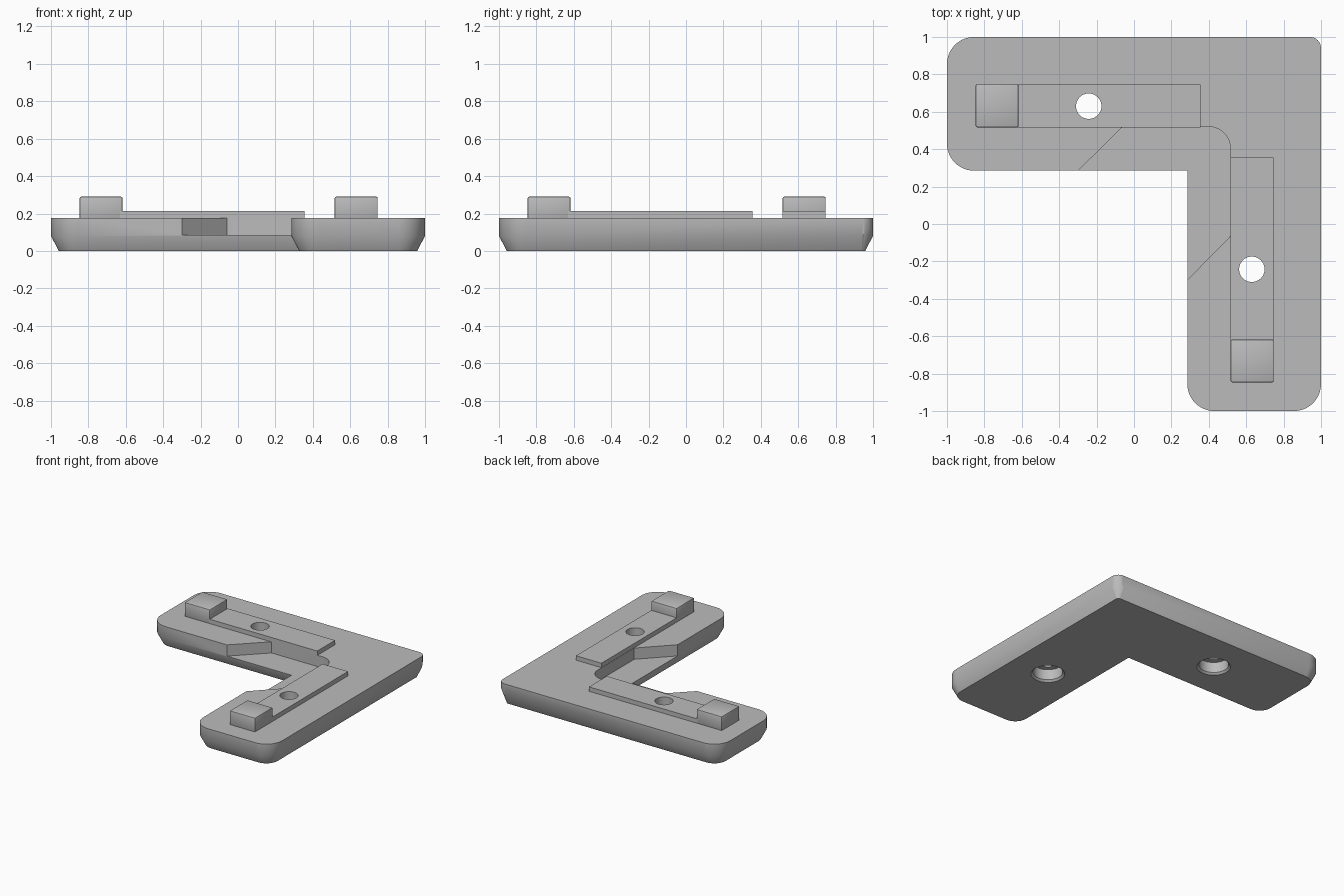
import bpy, bmesh, math
from mathutils import Vector

cube = bpy.data.objects.get("Cube")
if cube:
    bpy.data.objects.remove(cube, do_unlink=True)

grey = bpy.data.materials.new("plain_grey")
grey.use_nodes = True
colour = (0.5, 0.5, 0.5, 1)
grey.diffuse_color = colour
grey.node_tree.nodes["Principled BSDF"].inputs["Base Color"].default_value = colour

TOP, BREAK, FLOOR, TAPER = 0.177, 0.08, 0.085, 0.042


def loft(name, rings):
    """Closed solid through matching rings of points, bottom to top."""
    bm = bmesh.new()
    loops = [[bm.verts.new(p) for p in ring] for ring in rings]
    n = len(loops[0])
    for low, high in zip(loops, loops[1:]):
        for i in range(n):
            j = (i + 1) % n
            bm.faces.new((low[i], low[j], high[j], high[i]))
    bm.faces.new(loops[0][::-1])
    bm.faces.new(loops[-1])
    bmesh.ops.recalc_face_normals(bm, faces=bm.faces)
    mesh = bpy.data.meshes.new(name)
    bm.to_mesh(mesh)
    bm.free()
    mesh.materials.append(grey)
    obj = bpy.data.objects.new(name, mesh)
    bpy.context.collection.objects.link(obj)
    return obj


def arc(cx, cy, r, start, end, steps=12):
    angles = [math.radians(start + (end - start) * i / steps) for i in range(steps + 1)]
    return [(cx + r * math.cos(a), cy + r * math.sin(a)) for a in angles]


def at(points, z):
    return [(x, y, z) for x, y in points]


def box(name, x0, x1, y0, y1, z0, z1):
    corners = [(x0, y0), (x1, y0), (x1, y1), (x0, y1)]
    return loft(name, [at(corners, z0), at(corners, z1)])


def apply(obj, mod):
    bpy.context.view_layer.objects.active = obj
    bpy.ops.object.modifier_apply(modifier=mod.name)


def cut(obj, cutter):
    mod = obj.modifiers.new("cut", 'BOOLEAN')
    mod.operation, mod.solver, mod.object = 'DIFFERENCE', 'EXACT', cutter
    apply(obj, mod)


def outline(d):
    """Angle-shaped outline with rounded corners, offset inward by d."""
    r, inner = 0.145, 0.285
    pts = [(inner + d, inner + d)]
    pts += arc(inner + r, r - 1, r - d, 180, 270)
    pts += arc(1 - r, r - 1, r - d, 270, 360)
    pts += arc(0.94, 0.94, 0.06 - d, 0, 90)
    pts += arc(r - 1, 1 - r, r - d, 90, 180)
    pts += arc(r - 1, inner + r, r - d, 180, 270)
    return pts


# Base plate: straight sides above a tapered foot, raised at the outer corner
shoulder = []
for x, y in outline(0):
    lift = 0.0
    if x > 0.93 and y > 0.93:
        lift = 0.04 * math.sin(2 * math.atan2(y - 0.94, x - 0.94))
    shoulder.append((x, y, BREAK + max(lift, 0)))
base = loft("base_plate", [at(outline(TAPER), 0), shoulder, at(outline(0), TOP)])

# Recess around the inside corner
recess = [(-0.36, 0.225), (-0.06, 0.52)] + arc(0.4, 0.405, 0.115, 90, 0)
recess += [(0.515, -0.065), (0.225, -0.36)]
recess_cutter = loft("recess_cutter", [at(recess, FLOOR), at(recess, 0.4)])
cut(base, recess_cutter)
helpers = [recess_cutter]

# Rail, stop block and stepped screw hole on each arm
for name, swap in (("back", False), ("left", True)):
    def place(x0, x1, y0, y1):
        return (y0, y1, x0, x1) if swap else (x0, x1, y0, y1)

    rail = box(name + "_rail", *place(-0.63, 0.355, 0.517, 0.747), TOP, 0.213)
    block = box(name + "_stop_block", *place(-0.847, -0.617, 0.517, 0.747), 0.165, 0.29)
    bevel = block.modifiers.new("soft_edges", 'BEVEL')
    bevel.width, bevel.segments = 0.008, 2
    apply(block, bevel)

    cx, cy = (0.63, -0.242) if swap else (-0.242, 0.63)
    steps = [(0.125, -0.05), (0.125, 0), (0.11, 0.015), (0.11, 0.1), (0.068, 0.1), (0.068, 0.4)]
    hole = loft(name + "_hole_cutter",
                [at(arc(cx, cy, r, 0, 352.5, 47), z) for r, z in steps])
    cut(base, hole)
    cut(rail, hole)
    helpers.append(hole)

for helper in helpers:
    bpy.data.objects.remove(helper, do_unlink=True)

# Smooth the rounded sides, keep hard edges crisp
bpy.ops.object.select_all(action='DESELECT')
for obj in bpy.context.collection.objects:
    if obj.type == 'MESH' and obj.data.materials and obj.data.materials[0] == grey:
        obj.select_set(True)
        bpy.context.view_layer.objects.active = obj
bpy.ops.object.shade_smooth_by_angle(angle=math.radians(30))
